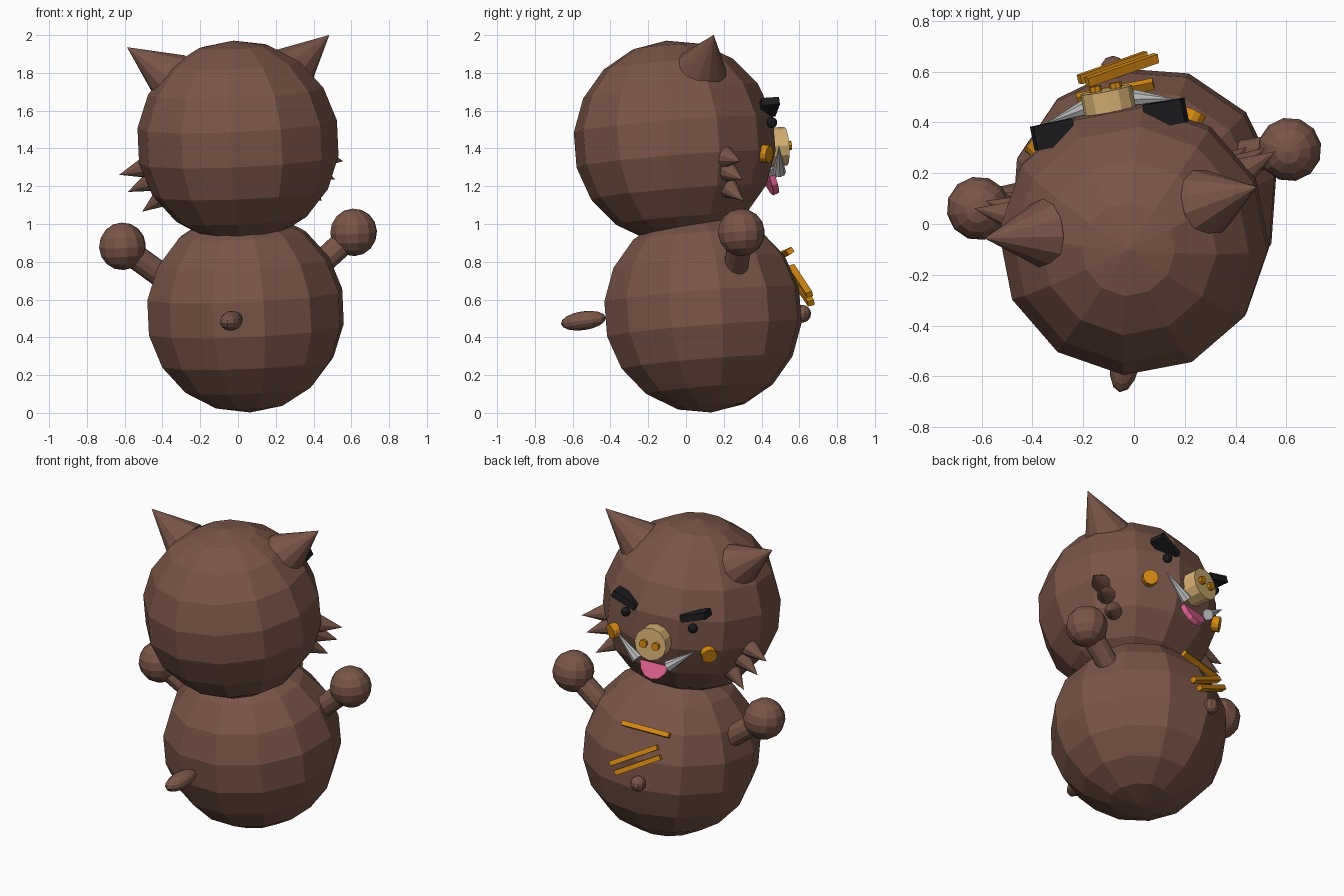
import bpy, bmesh, math
from mathutils import Matrix, Vector

if "Cube" in bpy.data.objects:
    bpy.data.objects.remove(bpy.data.objects["Cube"])


def material(name, rgb):
    m = bpy.data.materials.new(name)
    m.diffuse_color = (*rgb, 1)
    m.use_nodes = True
    m.node_tree.nodes["Principled BSDF"].inputs["Base Color"].default_value = m.diffuse_color
    return m


BROWN = material("brown_fur", (0.191, 0.091, 0.065))
TAN = material("tan_snout", (0.68, 0.45, 0.18))
ORANGE = material("orange", (0.66, 0.25, 0.006))
PINK = material("pink", (0.79, 0.13, 0.30))
GREY = material("tusk_grey", (0.50, 0.50, 0.50))
BLACK = material("black", (0.012, 0.012, 0.014))

# Leaning figure frame: local x = side, y = facing, z = up
UP = Vector((-0.045, -0.08, 0.996)).normalized()
FACE = Vector((-0.19, 0.98, 0.07))
FACE = (FACE - UP * FACE.dot(UP)).normalized()
SIDE = FACE.cross(UP)


def frame(origin):
    rot = Matrix((SIDE, FACE, UP)).transposed().to_4x4()
    return Matrix.Translation(origin) @ rot


HEAD = frame((0, -0.06, 1.435))
BODY = frame((0.04, 0.09, 0.534))


def finish(name, bm, mat):
    bmesh.ops.recalc_face_normals(bm, faces=bm.faces)
    me = bpy.data.meshes.new(name)
    bm.to_mesh(me)
    bm.free()
    me.materials.append(mat)
    ob = bpy.data.objects.new(name, me)
    bpy.context.collection.objects.link(ob)
    return ob


def ball(name, matrix, radius, mat, segs=12, rings=9):
    bm = bmesh.new()
    bmesh.ops.create_uvsphere(bm, u_segments=segs, v_segments=rings,
                              radius=radius, matrix=matrix)
    return finish(name, bm, mat)


def rod(name, base, a, b, r1, r2, mat, segs=12):
    """Cone or cylinder from a to b in the base frame."""
    a, b = Vector(a), Vector(b)
    d = b - a
    place = Matrix.Translation((a + b) / 2) @ d.to_track_quat('Z', 'Y').to_matrix().to_4x4()
    bm = bmesh.new()
    bmesh.ops.create_cone(bm, cap_ends=True, segments=segs, radius1=r1,
                          radius2=r2, depth=d.length, matrix=base @ place)
    if r2 == 0:
        bmesh.ops.remove_doubles(bm, verts=bm.verts, dist=1e-5)
    return finish(name, bm, mat)


def box(name, matrix, size, mat):
    bm = bmesh.new()
    bmesh.ops.create_cube(bm, size=1, matrix=matrix @ Matrix.Diagonal((*size, 1)))
    return finish(name, bm, mat)


T = Matrix.Translation

# Head and body
ball("head", HEAD @ Matrix.Rotation(math.radians(15), 4, 'Z'), 0.538, BROWN)
ball("body", BODY, 0.534, BROWN)

# Paired parts
for s, side in ((1, "right"), (-1, "left")):
    def at(x, y, z):
        return Vector((s * x, y, z))

    # Ears
    rod(side + "_ear", HEAD, at(.325, .11, .355), at(.546, .15, .525), .14, 0, BROWN)
    # Cheek fur tufts
    for i, tip in enumerate(((.605, .226, -.155), (.56, .24, -.25), (.485, .25, -.36))):
        p = at(*tip)
        rod(f"{side}_fur_tuft_{i + 1}", HEAD, p * .76, p, .062, 0, BROWN, 10)
    # Eyes and slanted brows
    ball(side + "_eye", HEAD @ T(at(.22, .488, .055)), .029, BLACK, 10, 8)
    tilt = Matrix.Rotation(math.radians(-20 * s), 4, 'Y')
    box(side + "_brow", HEAD @ T(at(.225, .475, .137)) @ tilt, (.165, .095, .042), BLACK)
    # Cheek discs
    c = at(.32, .435, -.115).normalized()
    rod(side + "_cheek", HEAD, c * .50, c * .56, .047, .047, ORANGE)
    # Tusks
    rod(side + "_tusk", HEAD, at(.10, .53, -.205), at(.265, .507, -.07), .035, 0, GREY, 8)
    # Nostrils
    rod(side + "_nostril", HEAD, at(.04, .57, -.065), at(.04, .617, -.065), .025, .025, ORANGE, 8)
    # Arms and hands
    rod(side + "_arm", BODY, at(.42, .115, .21), at(.60, .12, .355), .066, .066, BROWN)
    ball(side + "_hand", BODY @ T(at(.624, .12, .378)), .126, BROWN, 12, 8)

# Snout
rod("snout", HEAD, (0, .47, -.065), (0, .595, -.065), .103, .103, TAN)

# Tongue: half disc tilted outward at the bottom
bm = bmesh.new()
arc = [math.pi * (1 + i / 6) for i in range(7)]
tongue_frame = HEAD @ T((0, .475, -.225)) @ Matrix.Rotation(math.radians(18), 4, 'X')
face = bm.faces.new([bm.verts.new((.092 * math.cos(t), 0, .1 * math.sin(t))) for t in arc])
ext = bmesh.ops.extrude_face_region(bm, geom=[face])
bmesh.ops.translate(bm, vec=(0, .032, 0),
                    verts=[v for v in ext["geom"] if isinstance(v, bmesh.types.BMVert)])
bm.transform(tongue_frame)
finish("tongue", bm, PINK)

# Belly stripes
stripes = (((.141, .468, .283), (-.166, .464, .275)),
           ((.158, .549, .044), (-.12, .518, .208)),
           ((.117, .562, 0), (-.15, .530, .155)))
for i, (a, b) in enumerate(stripes):
    a, b = Vector(a), Vector(b)
    mid, x = (a + b) / 2, (b - a).normalized()
    y = (mid - x * mid.dot(x)).normalized()
    rot = Matrix((x, y, x.cross(y))).transposed().to_4x4()
    box(f"belly_stripe_{i + 1}", BODY @ T(mid) @ rot, ((b - a).length, .036, .03), ORANGE)

# Belly button
ball("belly_button", T((-.083, .615, .525)), .047, BROWN, 10, 8)

# Tail
tail = T((-.035, -.543, .488)) @ Matrix.Rotation(math.radians(-10), 4, 'Z') \
    @ Matrix.Rotation(math.radians(8), 4, 'X') @ Matrix.Diagonal((.058, .122, .05, 1))
ball("tail", tail, 1, BROWN, 12, 8)
